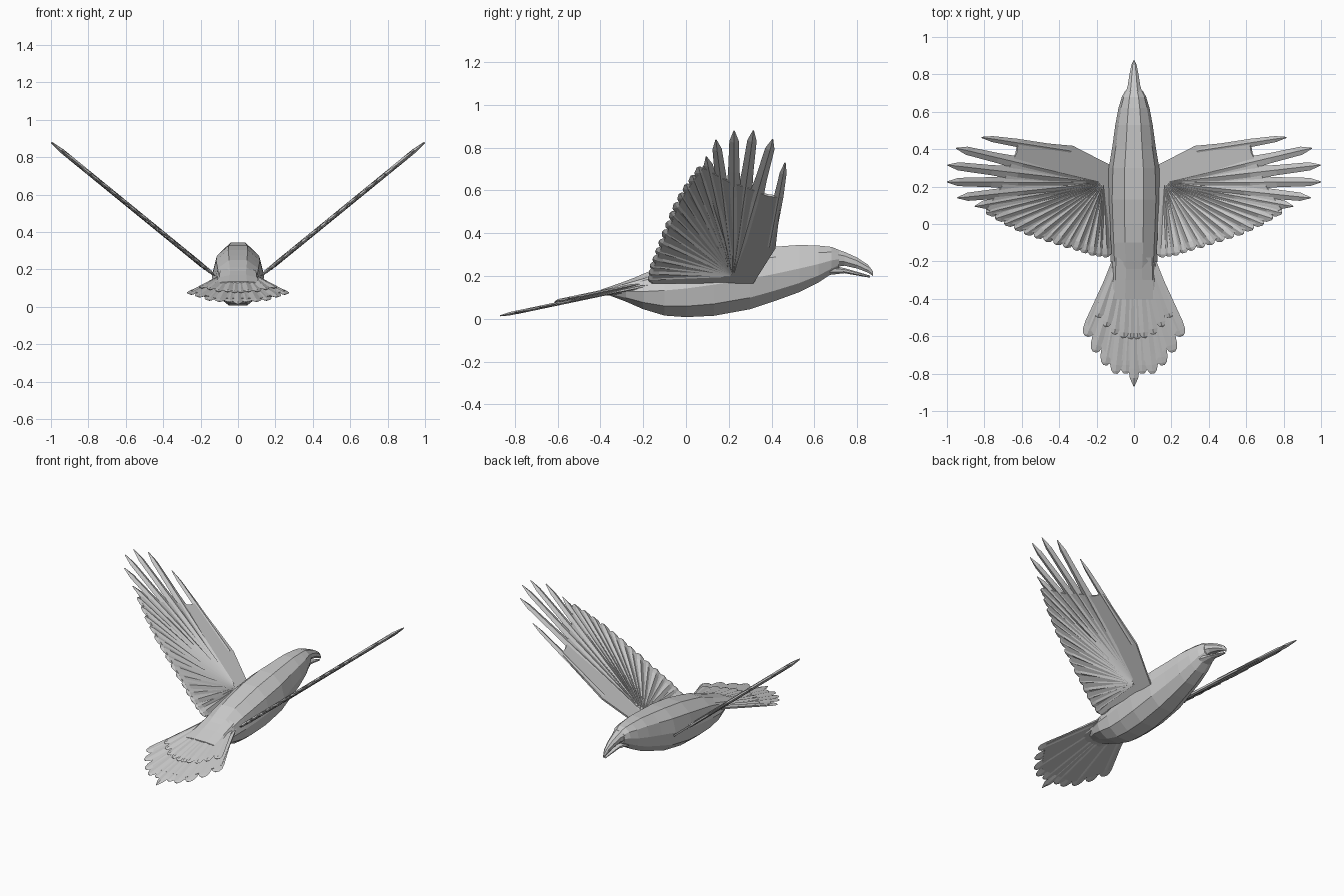
import bpy, bmesh, math
from mathutils import Vector


def finish(bm, name):
    bmesh.ops.recalc_face_normals(bm, faces=bm.faces)
    me = bpy.data.meshes.new(name)
    bm.to_mesh(me)
    bm.free()
    ob = bpy.data.objects.new(name, me)
    bpy.context.collection.objects.link(ob)
    return ob


def skin(bm, rings):
    rings = [[bm.verts.new(p) for p in r] for r in rings]
    n = len(rings[0])
    for a, b in zip(rings, rings[1:]):
        for i in range(n):
            bm.faces.new((a[i], a[(i + 1) % n], b[(i + 1) % n], b[i]))
    bm.faces.new(rings[0])
    bm.faces.new(rings[-1])


# Faceted hull through stations (y, half width, z low, z high)
def hull(name, stations, sides=10):
    bm = bmesh.new()
    rings = []
    for y, w, lo, hi in stations:
        ring = []
        for k in range(sides):
            a = (k + 0.5) * math.tau / sides
            s, c = math.sin(a), math.cos(a)
            c /= math.cos(math.pi / sides)
            x = math.copysign(abs(s) ** 0.85, s) * w
            ring.append((x, y, (lo + hi) / 2 + c * (hi - lo) / 2))
        rings.append(ring)
    skin(bm, rings)
    return finish(bm, name)


# Thin blade with a raised central shaft; prof holds (t, half width)
def feather(bm, place, root, tip, prof, thick, lift=0):
    root, tip = Vector(root), Vector(tip)
    d = (tip - root).normalized()
    side = Vector((-d.y, d.x))
    rings = []
    for t, w in prof:
        p = root.lerp(tip, t)
        h = thick * (0.3 if t == 1 else 1)
        rings.append([place(p + side * w, lift), place(p, lift + h),
                      place(p - side * w, lift), place(p, lift - h)])
    skin(bm, rings)


def sheet(bm, place, pts, thick):
    skin(bm, [[place(Vector(p), h) for p in pts] for h in (-thick, thick)])


def along(pts, n):
    out = []
    for i in range(n):
        f = i / (n - 1) * (len(pts) - 1)
        k = min(int(f), len(pts) - 2)
        out.append(Vector(pts[k]).lerp(Vector(pts[k + 1]), f - k))
    return out


# Body, head and beak
hull("body", [
    (-0.36, 0.07, 0.11, 0.145), (-0.28, 0.105, 0.08, 0.175),
    (-0.2, 0.125, 0.045, 0.21), (-0.1, 0.13, 0.015, 0.25),
    (0.0, 0.135, 0.008, 0.275), (0.13, 0.14, 0.014, 0.305),
    (0.3, 0.135, 0.045, 0.328), (0.42, 0.115, 0.085, 0.337),
    (0.53, 0.1, 0.125, 0.345), (0.62, 0.083, 0.17, 0.342),
    (0.68, 0.065, 0.21, 0.336), (0.715, 0.045, 0.235, 0.322)])
hull("upper_beak", [
    (0.68, 0.055, 0.24, 0.333), (0.74, 0.036, 0.248, 0.313),
    (0.8, 0.026, 0.235, 0.286), (0.85, 0.015, 0.216, 0.253),
    (0.874, 0.004, 0.2, 0.222)], 8)
hull("lower_beak", [
    (0.67, 0.05, 0.205, 0.25), (0.74, 0.026, 0.213, 0.237),
    (0.86, 0.007, 0.192, 0.202)], 8)


# Wings: a tilted plane, feathers fanning out from the shoulder
def wing_place(p, h):
    return (p.x - 0.632 * h, p.y, 0.17 + 0.816 * (p.x - 0.13) + 0.775 * h)


shoulder = (0.17, 0.22)
primaries = [(0.95, 0.405), (0.998, 0.315), (0.998, 0.225), (0.945, 0.14), (0.85, 0.095)]
trailing = [(0.79, 0.06), (0.7, 0.005), (0.6, -0.045), (0.5, -0.08),
            (0.4, -0.115), (0.3, -0.145), (0.22, -0.17), (0.15, -0.178)]
bm = bmesh.new()
sheet(bm, wing_place, [(0.13, -0.16), (0.13, 0.315), (0.33, 0.418), (0.62, 0.445),
                       (0.63, 0.38), (0.67, 0.3), (0.71, 0.2)]
      + [(x, y + 0.02) for x, y in trailing[:-1]], 0.006)
feather(bm, wing_place, (0.34, 0.39), (0.815, 0.463),
        [(0, 0.022), (0.6, 0.022), (0.88, 0.016), (1, 0.003)], 0.01)
for i, tip in enumerate(primaries):
    feather(bm, wing_place, shoulder, tip,
            [(0.03, 0.005), (0.55, 0.036), (0.72, 0.027), (0.93, 0.022), (1, 0.003)],
            0.011, 0.002 * (i % 2))
for i, tip in enumerate(along(trailing, 14)):
    feather(bm, wing_place, shoulder, tip,
            [(0.03, 0.004), (0.88, 0.032), (0.96, 0.028), (1, 0.01)],
            0.01, 0.002 * (i % 2))
wing = finish(bm, "wings")
wing.modifiers.new("mirror", 'MIRROR')


# Tail: sloping plane with a long layer and a shorter covering layer
def tail_place(p, h):
    return (p.x, p.y, 0.012 + 0.21 * (p.y + 0.87) + h)


blade = [(0, 0.025), (0.82, 0.036), (0.92, 0.033), (0.975, 0.023), (1, 0.01)]
long_tips = [(0.255, -0.6), (0.21, -0.685), (0.155, -0.755), (0.1, -0.8), (0.045, -0.8)]
cover_tips = [(0.195, -0.5), (0.15, -0.55), (0.105, -0.59), (0.055, -0.61), (0.018, -0.615)]
bm = bmesh.new()
sheet(bm, tail_place, [(-0.12, -0.2), (0.12, -0.2), (0.25, -0.53), (0.2, -0.62),
                       (0.12, -0.73), (-0.12, -0.73), (-0.2, -0.62), (-0.25, -0.53)], 0.005)
for s in (-1, 1):
    for i, (x, y) in enumerate(long_tips):
        feather(bm, tail_place, (s * (0.095 - 0.02 * i), -0.22), (s * x, y),
                blade, 0.007, 0.003 * (i % 2))
feather(bm, tail_place, (0, -0.22), (0, -0.87),
        [(0, 0.02), (0.85, 0.03), (0.93, 0.022), (1, 0.002)], 0.008, 0.002)
finish(bm, "tail")

bm = bmesh.new()
for s in (-1, 1):
    for i, (x, y) in enumerate(cover_tips):
        feather(bm, tail_place, (s * (0.09 - 0.02 * i), -0.22), (s * x, y),
                [(t, w * 0.75) for t, w in blade], 0.007, 0.013 + 0.003 * (i % 2))
finish(bm, "tail_coverts")
hull("rump", [(-0.4, 0.13, 0.108, 0.135), (-0.3, 0.12, 0.11, 0.17), (-0.18, 0.115, 0.1, 0.215)])
